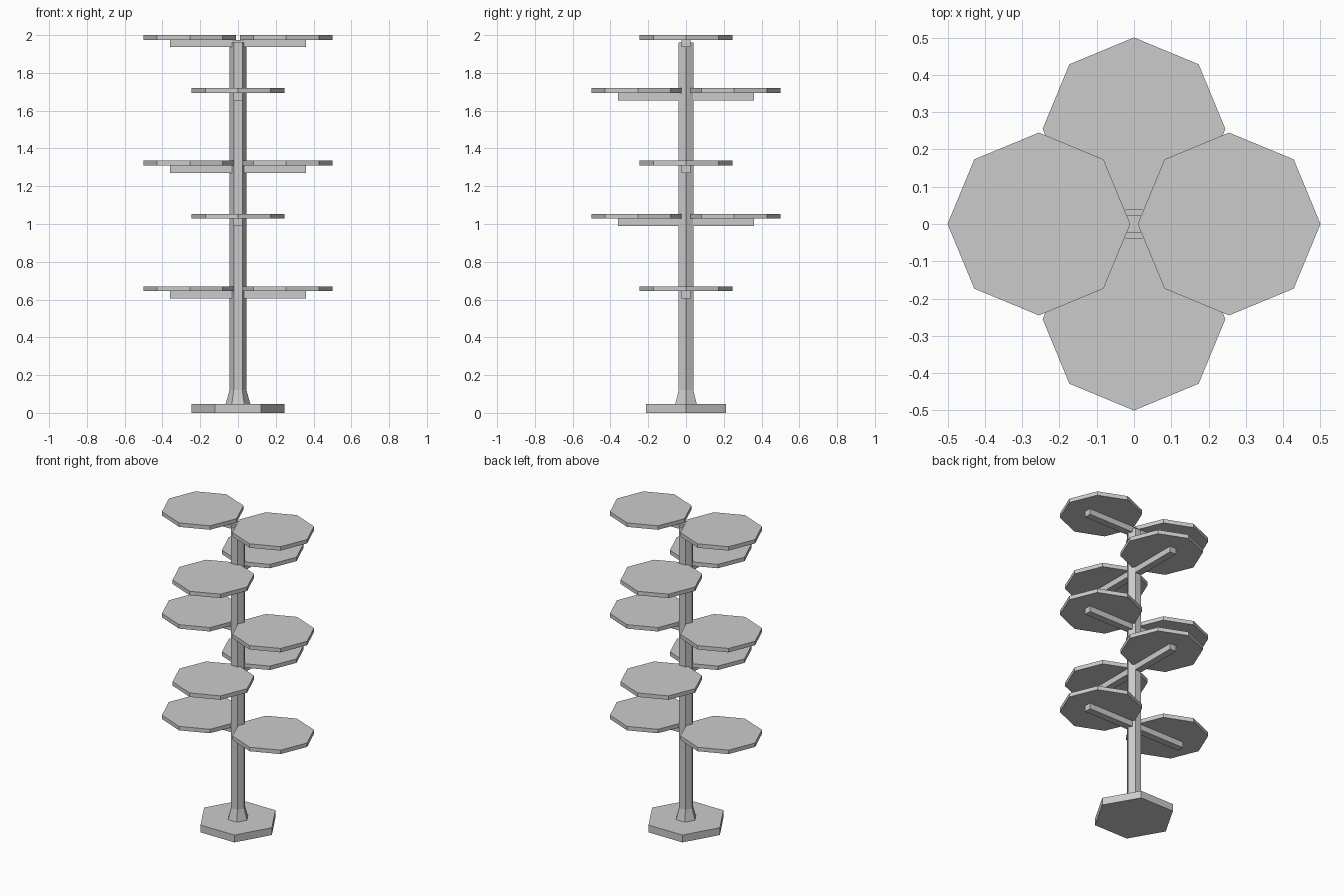
import bpy
import math

if "Cube" in bpy.data.objects:
    bpy.data.objects.remove(bpy.data.objects["Cube"])


def prism(name, sides, r1, r2, z0, z1, x=0, y=0):
    """Flat-sided prism or taper with a corner on the +x axis."""
    ring = [(math.cos(2 * math.pi * i / sides), math.sin(2 * math.pi * i / sides))
            for i in range(sides)]
    verts = [(x + r * c, y + r * s, z) for r, z in ((r1, z0), (r2, z1)) for c, s in ring]
    faces = [tuple(reversed(range(sides))), tuple(range(sides, 2 * sides))]
    for i in range(sides):
        j = (i + 1) % sides
        faces.append((i, j, sides + j, sides + i))
    mesh = bpy.data.meshes.new(name)
    mesh.from_pydata(verts, [], faces)
    obj = bpy.data.objects.new(name, mesh)
    bpy.context.collection.objects.link(obj)
    return obj


def box(name, size, center):
    bpy.ops.mesh.primitive_cube_add(size=1, location=center)
    obj = bpy.context.object
    obj.name = name
    obj.scale = size
    return obj


# Hexagonal foot, tapered collar and post
prism("base", 6, 0.245, 0.245, 0, 0.048)
prism("collar", 6, 0.065, 0.045, 0.048, 0.12)
prism("post", 6, 0.045, 0.045, 0.048, 1.96)

# Tiers alternate between the x and y axes, each with a through arm and two shelves
for tier, top in enumerate((0.67, 1.054, 1.335, 1.719, 2.0)):
    along_x = tier % 2 == 0
    size = (0.72, 0.046, 0.038) if along_x else (0.046, 0.72, 0.038)
    box(f"arm_{tier + 1}", size, (0, 0, top - 0.045))
    for side, sign in (("a", -1), ("b", 1)):
        d = 0.255 * sign
        x, y = (d, 0) if along_x else (0, d)
        prism(f"shelf_{tier + 1}_{side}", 8, 0.245, 0.245, top - 0.026, top, x, y)
